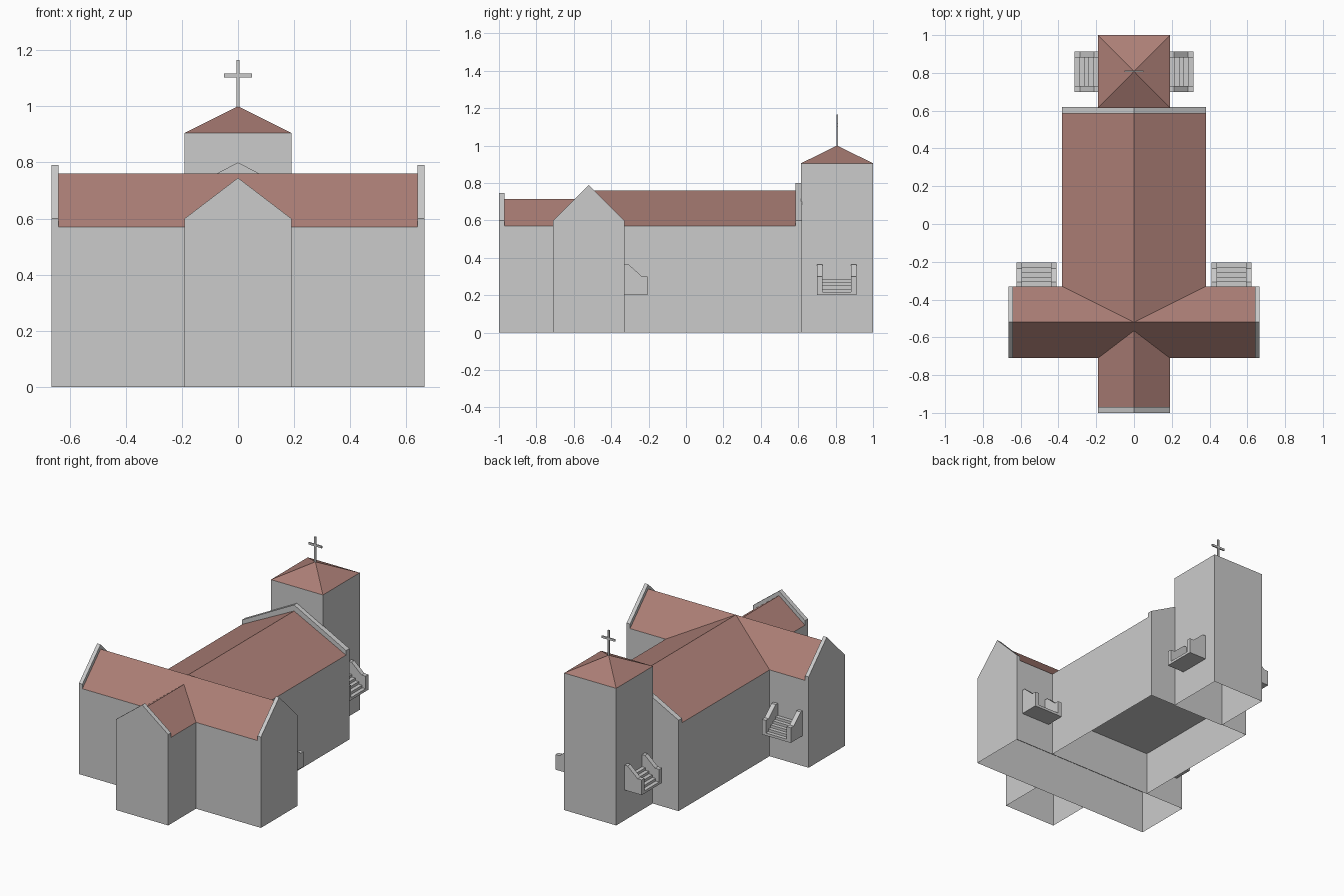
import bpy
import bmesh
from mathutils import Matrix, Vector

cube = bpy.data.objects.get("Cube")
if cube:
    bpy.data.objects.remove(cube, do_unlink=True)


def material(name, rgb):
    mat = bpy.data.materials.new(name)
    mat.use_nodes = True
    color = (*rgb, 1)
    mat.diffuse_color = color
    mat.node_tree.nodes["Principled BSDF"].inputs["Base Color"].default_value = color
    return mat


STONE = material("stone grey", (0.6, 0.6, 0.6))
TILE = material("roof tile red", (0.41, 0.21, 0.18))


def finish(name, bm, mats):
    """Turn a bmesh into a flat shaded object."""
    bmesh.ops.recalc_face_normals(bm, faces=bm.faces)
    mesh = bpy.data.meshes.new(name)
    bm.to_mesh(mesh)
    bm.free()
    for mat in mats:
        mesh.materials.append(mat)
    obj = bpy.data.objects.new(name, mesh)
    bpy.context.collection.objects.link(obj)
    return obj


def prism(name, profile, axis, start, end, tiled=False):
    """Extrude a (u, z) profile along x or y; tiled paints upward slopes."""
    def place(u, z, t):
        return (t, u, z) if axis == "x" else (u, t, z)
    bm = bmesh.new()
    face = bm.faces.new([bm.verts.new(place(u, z, start)) for u, z in profile])
    grown = bmesh.ops.extrude_face_region(bm, geom=[face])["geom"]
    shift = Vector(place(0, 0, end - start))
    bmesh.ops.translate(bm, vec=shift,
                        verts=[v for v in grown if isinstance(v, bmesh.types.BMVert)])
    bmesh.ops.recalc_face_normals(bm, faces=bm.faces)
    if tiled:
        for f in bm.faces:
            f.material_index = int(f.normal.z > 0.1)
    return finish(name, bm, [STONE, TILE] if tiled else [STONE])


def box(name, x0, x1, y0, y1, z0, z1, open_ends=False):
    bm = bmesh.new()
    size = Matrix.Diagonal((x1 - x0, y1 - y0, z1 - z0, 1))
    middle = Matrix.Translation(((x0 + x1) / 2, (y0 + y1) / 2, (z0 + z1) / 2))
    bmesh.ops.create_cube(bm, size=1, matrix=middle @ size)
    if open_ends:
        bm.normal_update()
        caps = [f for f in bm.faces if abs(f.normal.z) > 0.9]
        bmesh.ops.delete(bm, geom=caps, context="FACES_ONLY")
    return finish(name, bm, [STONE])


FLOOR, EAVE, COPING = 0.285, 0.57, 0.6


def house(mid, half, eave, ridge):
    """Gabled cross section standing on the floor level."""
    return [(mid - half, FLOOR), (mid + half, FLOOR), (mid + half, eave),
            (mid, ridge), (mid - half, eave)]


# Open-bottomed lower walls
box("nave_lower_walls", -0.38, 0.38, -0.33, 0.62, 0, FLOOR, True)
box("transept_lower_walls", -0.665, 0.665, -0.71, -0.33, 0, FLOOR, True)
box("porch_lower_walls", -0.19, 0.19, -1, -0.71, 0, FLOOR, True)

# Upper bodies with tiled gable roofs
prism("nave", house(0, 0.38, EAVE, 0.76), "y", -0.52, 0.585, True)
prism("transept", house(-0.52, 0.19, EAVE, 0.76), "x", -0.64, 0.64, True)
prism("porch", house(0, 0.19, EAVE, 0.715), "y", -0.97, -0.53, True)

# Raised gable walls
prism("nave_gable", house(0, 0.38, COPING, 0.8), "y", 0.585, 0.62)
prism("porch_gable", house(0, 0.19, COPING, 0.745), "y", -1, -0.97)
for side, s in (("left", 1), ("right", -1)):
    prism(side + "_transept_gable", house(-0.52, 0.19, COPING, 0.79),
          "x", s * 0.64, s * 0.665)

# Bell tower with pyramid roof
TOWER_Y = 0.8075
box("tower_walls", -0.19, 0.19, 0.615, 1, 0, 0.905, True)
bm = bmesh.new()
bmesh.ops.create_cone(bm, cap_ends=True, segments=4, radius1=0.5 ** 0.5, radius2=0, depth=1,
                      matrix=Matrix.Translation((0, TOWER_Y, 0.9525))
                      @ Matrix.Diagonal((0.38, 0.385, 0.095, 1))
                      @ Matrix.Rotation(0.7853982, 4, "Z"))
finish("tower_roof", bm, [TILE])

# Cross
box("cross_post", -0.006, 0.006, TOWER_Y - 0.004, TOWER_Y + 0.004, 0.99, 1.165)
box("cross_bar", -0.049, 0.049, TOWER_Y - 0.004, TOWER_Y + 0.004, 1.103, 1.117)

# Outside stairs: d is the distance out from the wall
BASE, DEPTH, STEPS, RAIL = 0.2, 0.125, 5, 0.03
rail_shape = [(0, BASE), (0, 0.365), (0.022, 0.365), (0.095, 0.3), (DEPTH, 0.3), (DEPTH, BASE)]
step_shape = [(0, BASE)]
for i in range(STEPS):
    top = BASE + 0.017 * (STEPS - i)
    step_shape += [(DEPTH * i / STEPS, top), (DEPTH * (i + 1) / STEPS, top)]
step_shape.append((DEPTH, BASE))


def stairs(name, axis, wall, out, start, end):
    def placed(shape):
        return [(wall + out * d, z) for d, z in shape]
    rail = RAIL if end > start else -RAIL
    prism(name + "_steps", placed(step_shape), axis, start + rail, end - rail)
    prism(name + "_rail_a", placed(rail_shape), axis, start, start + rail)
    prism(name + "_rail_b", placed(rail_shape), axis, end - rail, end)


for side, s in (("left", 1), ("right", -1)):
    stairs(side + "_tower_stair", "y", s * 0.19, s, 0.7, 0.912)
    stairs(side + "_transept_stair", "x", -0.33, 1, s * 0.41, s * 0.622)
